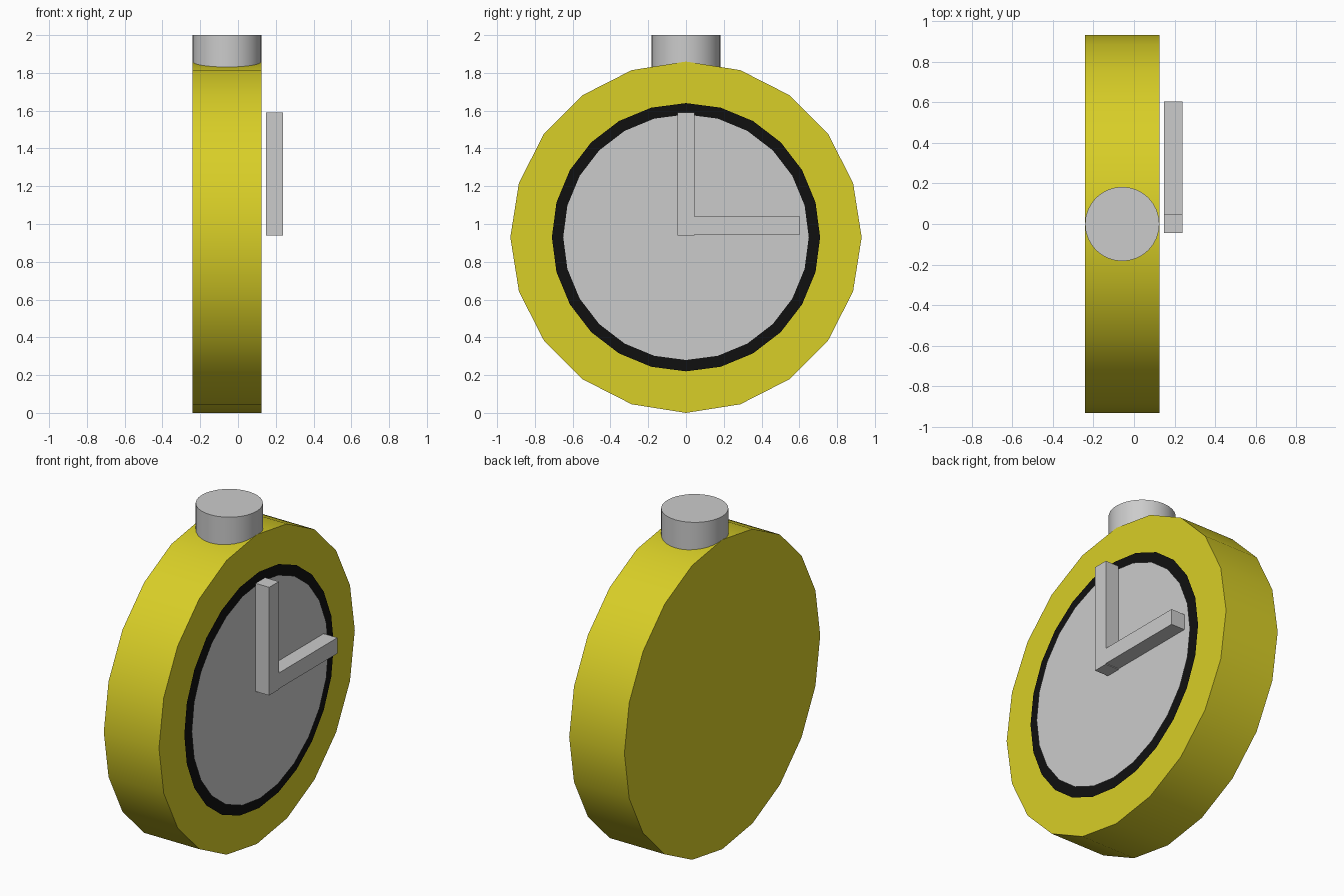
import bpy
from math import pi, radians

if "Cube" in bpy.data.objects:
    bpy.data.objects.remove(bpy.data.objects["Cube"])

CZ = 0.93  # centre height of the case


def material(name, rgb):
    m = bpy.data.materials.new(name)
    m.diffuse_color = (*rgb, 1)
    m.use_nodes = True
    m.node_tree.nodes["Principled BSDF"].inputs["Base Color"].default_value = m.diffuse_color
    return m


def finish(name, mat=None):
    ob = bpy.context.object
    ob.name = name
    if mat:
        ob.data.materials.append(mat)
    return ob


def cylinder(name, sides, radius, depth, loc, rot=(0, 0, 0), mat=None):
    bpy.ops.mesh.primitive_cylinder_add(vertices=sides, radius=radius, depth=depth,
                                        location=loc, rotation=rot)
    bpy.ops.object.shade_smooth_by_angle(angle=radians(30))
    return finish(name, mat)


def disc(name, radius, x, mat=None):
    bpy.ops.mesh.primitive_circle_add(vertices=24, radius=radius, fill_type='NGON',
                                      location=(x, 0, CZ), rotation=(0, pi / 2, 0))
    return finish(name, mat)


def box(name, lo, hi):
    bpy.ops.mesh.primitive_cube_add(size=1, location=[(a + b) / 2 for a, b in zip(lo, hi)])
    ob = finish(name)
    ob.scale = [b - a for a, b in zip(lo, hi)]
    return ob


gold = material("gold", (0.69, 0.62, 0.02))
black = material("black", (0.005, 0.005, 0.005))

# Case and winding knob
cylinder("case", 20, 0.93, 0.367, (-0.058, 0, CZ), (0, pi / 2, 0), gold)
cylinder("knob", 32, 0.183, 0.3, (-0.058, 0, 1.85))

# Dial: thin black disc with a smaller grey face in front of it
disc("dial_rim", 0.71, 0.14, black)
disc("dial_face", 0.65, 0.147, None)

# Hands
box("minute_hand", (0.148, -0.045, 0.94), (0.239, 0.046, 1.59))
box("hour_hand", (0.148, -0.045, 0.945), (0.239, 0.603, 1.04))
